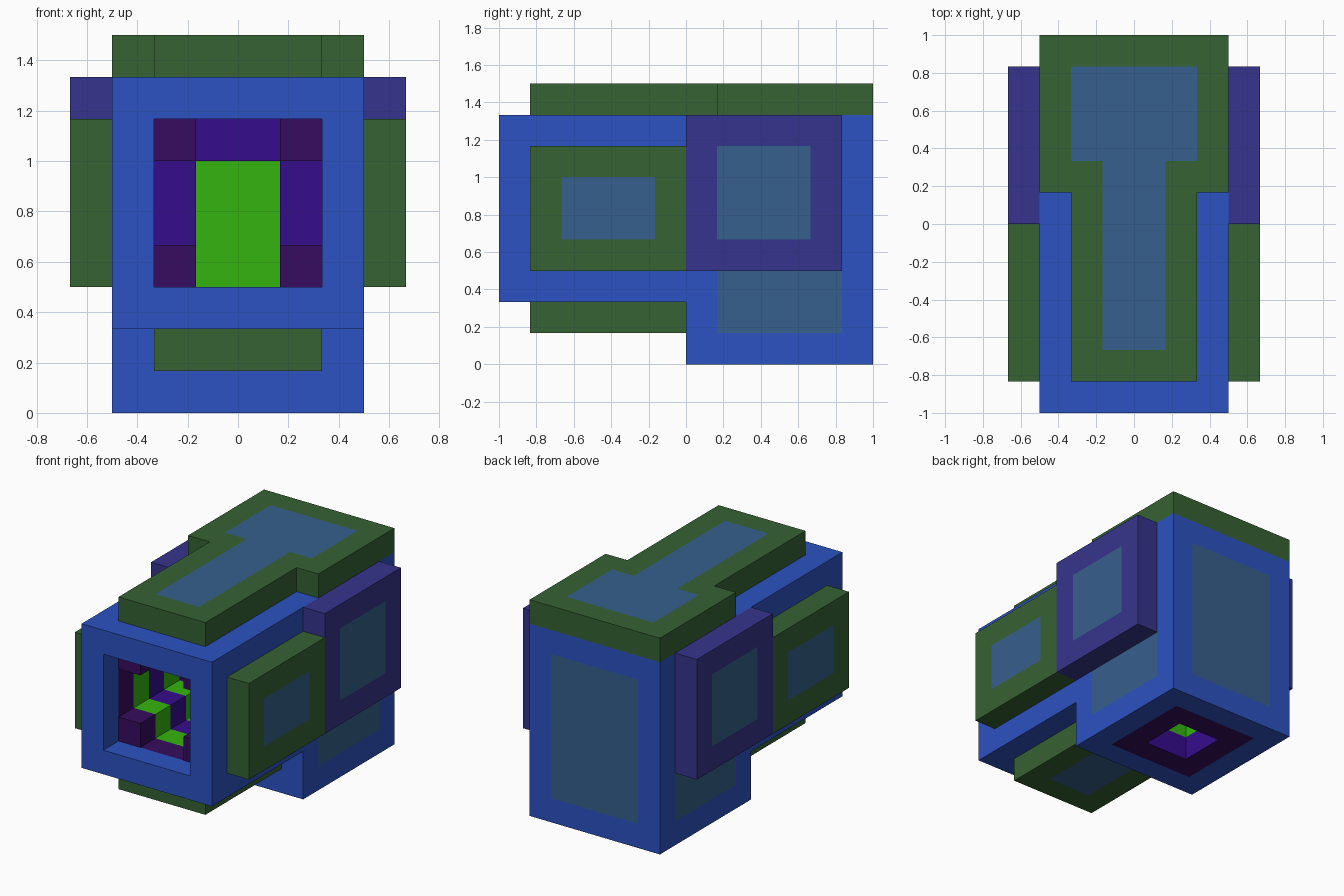
import bpy
import bmesh
import math
from mathutils import Vector

if "Cube" in bpy.data.objects:
    bpy.data.objects.remove(bpy.data.objects["Cube"])

U = 1 / 6  # one block


def srgb(*rgb):
    lin = [(c / 255 / 12.92) if c < 11 else ((c / 255 + 0.055) / 1.055) ** 2.4 for c in rgb]
    return (*lin, 1)


COLOURS = {
    "blue": srgb(44, 82, 194),
    "dark_green": srgb(54, 98, 52),
    "muted_purple": srgb(54, 52, 140),
    "steel_blue": srgb(54, 96, 140),
    "vivid_purple": srgb(53, 12, 140),
    "plum": srgb(54, 12, 94),
    "lime": srgb(52, 180, 14),
}
MATS = {}
for key, col in COLOURS.items():
    MATS[key] = bpy.data.materials.new(key)
    MATS[key].diffuse_color = col

DIRS = [Vector(d) for d in ((1, 0, 0), (-1, 0, 0), (0, 1, 0), (0, -1, 0), (0, 0, 1), (0, 0, -1))]


def cells(*boxes):
    """All block coordinates inside boxes (x0, x1, y0, y1, z0, z1)."""
    return {(x, y, z) for x0, x1, y0, y1, z0, z1 in boxes
            for x in range(x0, x1) for y in range(y0, y1) for z in range(z0, z1)}


def build(name, solid, paint):
    """Outer skin of a set of blocks; paint(block, air, normal) picks the colour."""
    bm = bmesh.new()
    verts, used = {}, []
    for c in sorted(solid):
        for n in DIRS:
            air = tuple(int(a + b) for a, b in zip(c, n))
            if air in solid:
                continue
            a = Vector((n.y, n.z, n.x)) * 0.5
            b = n.cross(a)
            mid = Vector(c) + Vector((0.5, 0.5, 0.5)) + n * 0.5
            quad = []
            for s, t in ((-1, -1), (1, -1), (1, 1), (-1, 1)):
                p = tuple(round(v) for v in mid + a * s + b * t)
                if p not in verts:
                    verts[p] = bm.verts.new(Vector(p) * U)
                quad.append(verts[p])
            f = bm.faces.new(quad)
            f.normal_update()
            if f.normal.dot(n) < 0:
                f.normal_flip()
            colour = paint(c, air, n)
            if colour not in used:
                used.append(colour)
            f.material_index = used.index(colour)
    # merge flat areas of one colour
    bmesh.ops.dissolve_limit(bm, angle_limit=math.radians(1), verts=bm.verts[:],
                             edges=bm.edges[:], delimit={'MATERIAL'})
    me = bpy.data.meshes.new(name)
    bm.to_mesh(me)
    bm.free()
    for colour in used:
        me.materials.append(MATS[colour])
    ob = bpy.data.objects.new(name, me)
    bpy.context.collection.objects.link(ob)
    return ob


# ---- hull with a lined tunnel from the front and a shaft through the bottom
hull = cells((-3, 3, -6, 0, 2, 8), (-3, 3, 0, 6, 0, 8))
mouth = cells((-2, 2, -6, -5, 3, 7))
chamber = cells((-2, 2, -5, 0, 4, 6), (-1, 1, -5, 0, 3, 7))
corridor = cells((-1, 1, 0, 4, 3, 6))
shaft = cells((-1, 1, 2, 4, 0, 3))
BANDS = {-5: "plum", -4: "lime", -3: "vivid_purple", -2: "lime", -1: "vivid_purple"}
back_panel = cells((-2, 2, 5, 6, 1, 7))
flank_panel = cells((-3, 3, 1, 5, 1, 7))
bottom_rim = cells((-2, 2, 1, 5, 0, 1))


def paint_hull(c, air, n):
    if air in mouth:
        return "plum" if n.y < 0 else "blue"
    if air in chamber:
        return BANDS[air[1]]
    if air in corridor:
        return "lime"
    if air in shaft:
        return "vivid_purple" if air[2] == 0 else "lime"
    if n.z < 0 and c in bottom_rim:
        return "plum"
    if (n.y > 0 and c in back_panel) or (n.x and c in flank_panel):
        return "steel_blue"
    return "blue"


build("hull", hull - mouth - chamber - corridor - shaft, paint_hull)


# ---- armour plates with a painted panel on their outward side
def plate(name, boxes, panel, outward, colour):
    inset = cells(*panel)
    out = Vector(outward)
    build(name, cells(*boxes),
          lambda c, air, n: "steel_blue" if n.dot(out) > 0.5 and c in inset else colour)


plate("roof_plate", [(-3, 3, 1, 6, 8, 9), (-2, 2, -5, 1, 8, 9)],
      [(-2, 2, 2, 5, 8, 9), (-1, 1, -4, 2, 8, 9)], (0, 0, 1), "dark_green")
plate("chin_plate", [(-2, 2, -5, 0, 1, 2)],
      [(-1, 1, -4, -1, 1, 2)], (0, 0, -1), "dark_green")
for side, x0, sx in (("right", 3, 1), ("left", -4, -1)):
    plate(side + "_front_plate", [(x0, x0 + 1, -5, 0, 3, 7)],
          [(x0, x0 + 1, -4, -1, 4, 6)], (sx, 0, 0), "dark_green")
    plate(side + "_rear_plate", [(x0, x0 + 1, 0, 5, 3, 8)],
          [(x0, x0 + 1, 1, 4, 4, 7)], (sx, 0, 0), "muted_purple")

for m in bpy.data.materials:
    if m.users and not m.is_grease_pencil:
        m.use_nodes = True
        m.node_tree.nodes["Principled BSDF"].inputs["Base Color"].default_value = m.diffuse_color
